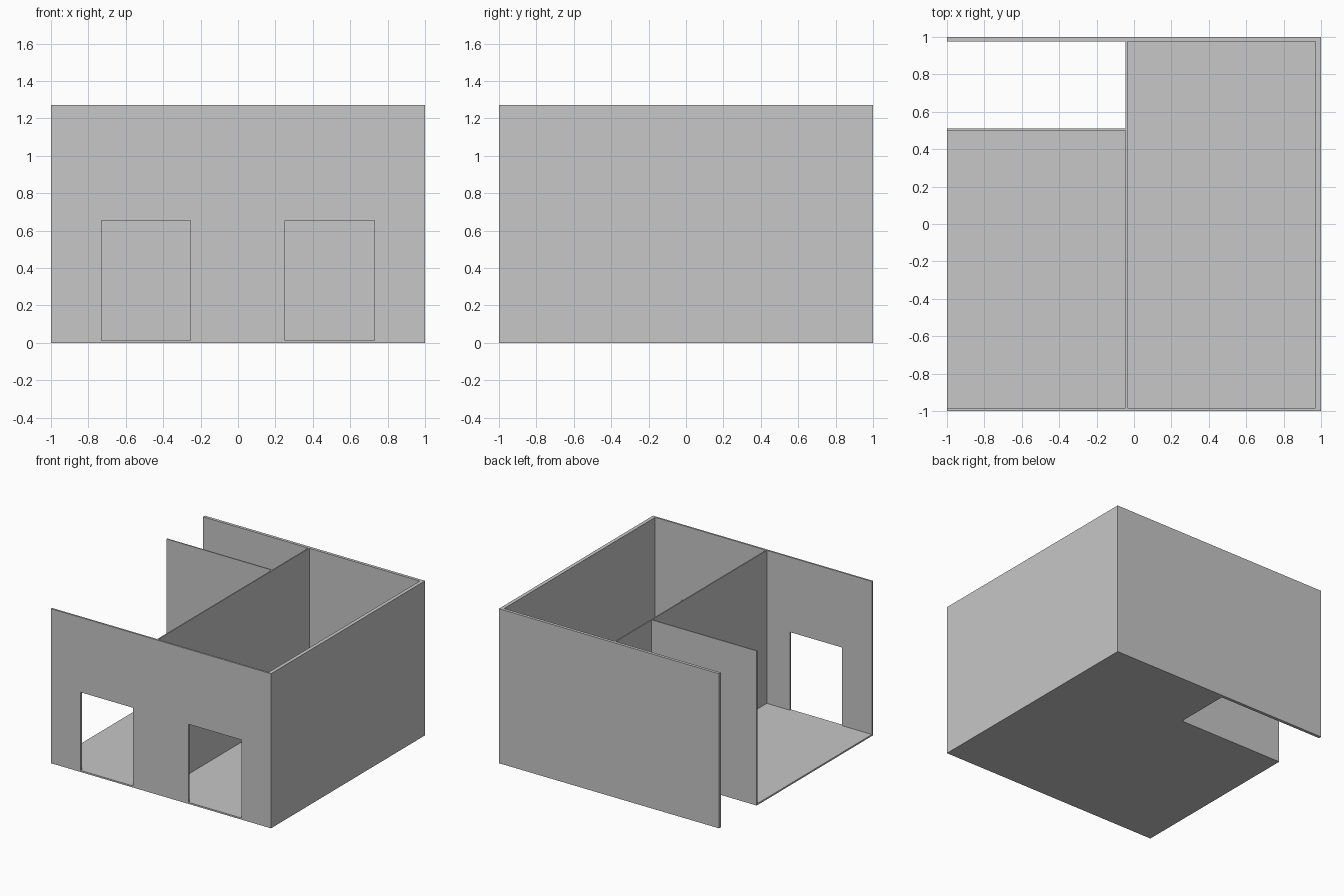
import bpy
import bmesh

cube = bpy.data.objects.get("Cube")
if cube:
    bpy.data.objects.remove(cube, do_unlink=True)

# One plain grey for the whole building
GREY = (0.57, 0.57, 0.57, 1)
grey = bpy.data.materials.new("plain_grey")
grey.use_nodes = True
grey.diffuse_color = GREY
grey.node_tree.nodes["Principled BSDF"].inputs["Base Color"].default_value = GREY

HEIGHT = 1.27
FLOOR = 0.013
DOOR_TOP = 0.655


def extrude_outline(name, outline, to_point, depth):
    """Solid made by extruding a flat outline; to_point maps 2D to 3D."""
    bm = bmesh.new()
    face = bm.faces.new([bm.verts.new(to_point(a, b)) for a, b in outline])
    result = bmesh.ops.extrude_face_region(bm, geom=[face])
    moved = [v for v in result["geom"] if isinstance(v, bmesh.types.BMVert)]
    bmesh.ops.translate(bm, vec=depth, verts=moved)
    bmesh.ops.recalc_face_normals(bm, faces=bm.faces)
    mesh = bpy.data.meshes.new(name)
    bm.to_mesh(mesh)
    bm.free()
    mesh.materials.append(grey)
    obj = bpy.data.objects.new(name, mesh)
    bpy.context.collection.objects.link(obj)
    return obj


def wall(name, x0, x1, y0, y1):
    """Upright wall standing on the floor slab's underside level."""
    outline = [(x0, y0), (x1, y0), (x1, y1), (x0, y1)]
    return extrude_outline(name, outline, lambda x, y: (x, y, 0), (0, 0, HEIGHT))


# L-shaped floor slab, leaving the back corner open
floor_outline = [(-1, -0.985), (0.97, -0.985), (0.97, 0.975),
                 (-0.045, 0.975), (-0.045, 0.51), (-1, 0.51)]
extrude_outline("floor", floor_outline, lambda x, y: (x, y, 0), (0, 0, FLOOR))

# Front wall outline with two doorways, each leaving a low sill
front = [(-1, 0), (1, 0), (1, HEIGHT), (-1, HEIGHT)]
front_wall = extrude_outline("front_wall", front, lambda x, z: (x, -1, z), (0, 0.015, 0))
for side, x0, x1 in (("right", -0.73, -0.255), ("left", 0.25, 0.73)):
    opening = [(x0, FLOOR), (x1, FLOOR), (x1, DOOR_TOP), (x0, DOOR_TOP)]
    cutter = extrude_outline(side + "_doorway_cutter", opening,
                             lambda x, z: (x, -1.05, z), (0, 0.1, 0))
    cutter.hide_render = True
    cutter.hide_viewport = True
    cut = front_wall.modifiers.new(side + "_doorway", "BOOLEAN")
    cut.operation = "DIFFERENCE"
    cut.solver = "EXACT"
    cut.object = cutter

# Outer walls and the thin inner partitions
wall("back_wall", -1, 1, 0.975, 1)
wall("left_wall", 0.97, 1, -0.985, 0.975)
wall("dividing_wall", -0.045, -0.035, -0.985, 0.975)
wall("inner_back_wall", -1, -0.045, 0.5, 0.51)
